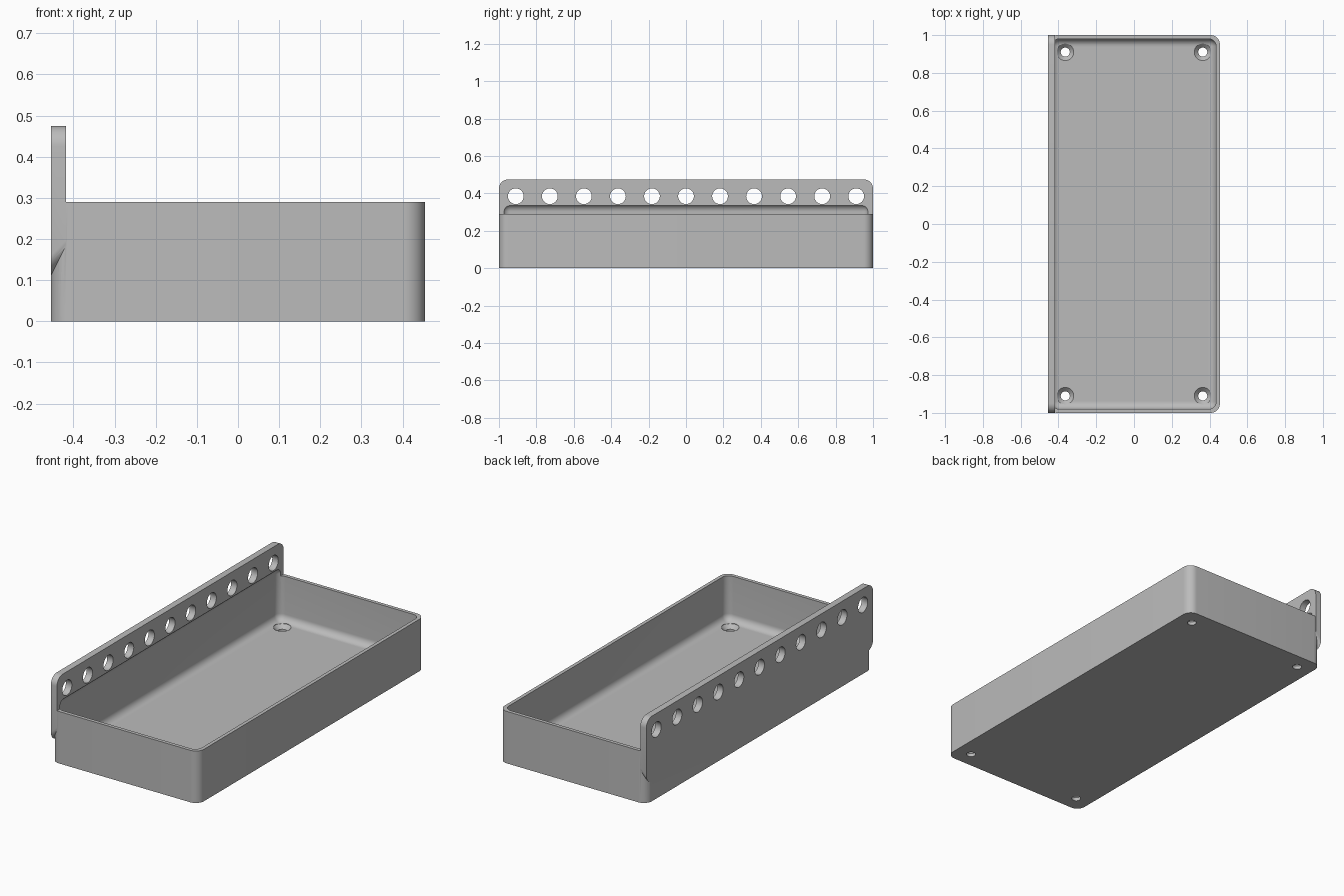
import bpy, bmesh, math
from mathutils import Matrix, Vector

cube = bpy.data.objects.get("Cube")
if cube:
    bpy.data.objects.remove(cube, do_unlink=True)

HALF_X, HALF_Y, RIM_Z = 0.455, 1.0, 0.29
WALL, FLOOR, FILLET, CORNER = 0.02, 0.04, 0.04, 0.05
RAIL_T, RAIL_BOTTOM, RAIL_TOP = 0.037, 0.11, 0.475

grey = bpy.data.materials.new("grey plastic")
grey.use_nodes = True
colour = (0.5, 0.5, 0.5, 1)
grey.diffuse_color = colour
grey.node_tree.nodes["Principled BSDF"].inputs["Base Color"].default_value = colour


def make(name, bm):
    bmesh.ops.recalc_face_normals(bm, faces=bm.faces)
    mesh = bpy.data.meshes.new(name)
    bm.to_mesh(mesh)
    bm.free()
    mesh.materials.append(grey)
    ob = bpy.data.objects.new(name, mesh)
    bpy.context.collection.objects.link(ob)
    return ob


def box(name, lo, hi, radius, vertical_only=False):
    """Box with rounded vertical edges, or with all edges rounded."""
    lo, hi = Vector(lo), Vector(hi)
    bm = bmesh.new()
    bmesh.ops.create_cube(bm, size=1, matrix=Matrix.Translation((lo + hi) / 2)
                          @ Matrix.Diagonal((*(hi - lo), 1)))
    edges = [e for e in bm.edges if not vertical_only
             or abs(e.verts[0].co.z - e.verts[1].co.z) > 0.01]
    bmesh.ops.bevel(bm, geom=edges, offset=radius, segments=10,
                    profile=0.5, affect='EDGES')
    return make(name, bm)


def rounded_rail():
    """Upright plate with round corners and a sloping underside."""
    bm = bmesh.new()
    ring = []
    mid = (RAIL_BOTTOM + RAIL_TOP) / 2
    corners = [(1, RAIL_TOP - CORNER), (-1, RAIL_TOP - CORNER),
               (-1, RAIL_BOTTOM + CORNER), (1, RAIL_BOTTOM + CORNER)]
    for k, (side, z) in enumerate(corners):
        for i in range(11):
            a = math.radians(90 * k + 9 * i)
            ring.append(bm.verts.new((-HALF_X,
                                      side * (HALF_Y - CORNER) + CORNER * math.cos(a),
                                      z + CORNER * math.sin(a))))
    face = bm.faces.new(ring)
    out = bmesh.ops.extrude_face_region(bm, geom=[face])["geom"]
    for v in out:
        if isinstance(v, bmesh.types.BMVert):
            v.co.x += RAIL_T
            if v.co.z < mid:
                v.co.z += RAIL_T
    return make("hole_rail", bm)


def lathe(bm, profile, matrix, steps=48):
    """Closed solid of revolution from (radius, height) pairs."""
    rings = [[bm.verts.new(matrix @ Vector((r * math.cos(t), r * math.sin(t), h)))
              for t in (2 * math.pi * i / steps for i in range(steps))]
             for r, h in profile]
    for a, b in zip(rings, rings[1:]):
        for i in range(steps):
            j = (i + 1) % steps
            bm.faces.new((a[i], a[j], b[j], b[i]))
    bm.faces.new(rings[0])
    bm.faces.new(rings[-1])


def combine(target, tool, operation):
    mod = target.modifiers.new(tool.name, 'BOOLEAN')
    mod.operation, mod.solver, mod.object = operation, 'EXACT', tool
    bpy.context.view_layer.objects.active = target
    bpy.ops.object.modifier_apply(modifier=mod.name)
    bpy.data.objects.remove(tool, do_unlink=True)


# Tray body joined to the rail along its side
tray = box("tray_with_hole_rail", (-HALF_X, -HALF_Y, 0), (HALF_X, HALF_Y, RIM_Z), CORNER, True)
combine(tray, rounded_rail(), 'UNION')

# Filleted hollow, slightly undercutting the rail
hollow = box("hollow", (-HALF_X + WALL, -HALF_Y + WALL, FLOOR),
             (HALF_X - WALL, HALF_Y - WALL, RIM_Z + 0.052), FILLET)
combine(tray, hollow, 'DIFFERENCE')

# Row of round holes through the rail
bm = bmesh.new()
for i in range(-5, 6):
    at = Matrix.Translation((-HALF_X, i * 0.182, 0.385)) @ Matrix.Rotation(math.pi / 2, 4, 'Y')
    lathe(bm, [(0.042, -0.1), (0.042, 0.1)], at)
combine(tray, make("rail_holes", bm), 'DIFFERENCE')

# Countersunk screw holes in the floor
bm = bmesh.new()
for x in (-0.364, 0.364):
    for y in (-0.91, 0.91):
        lathe(bm, [(0.024, -0.05), (0.024, 0.019), (0.045, FLOOR), (0.045, FLOOR + 0.03)],
              Matrix.Translation((x, y, 0)))
combine(tray, make("screw_holes", bm), 'DIFFERENCE')

# Smooth fillets, crisp edges
bpy.ops.object.select_all(action='DESELECT')
tray.select_set(True)
bpy.context.view_layer.objects.active = tray
bpy.ops.object.shade_smooth_by_angle(angle=math.radians(30))
